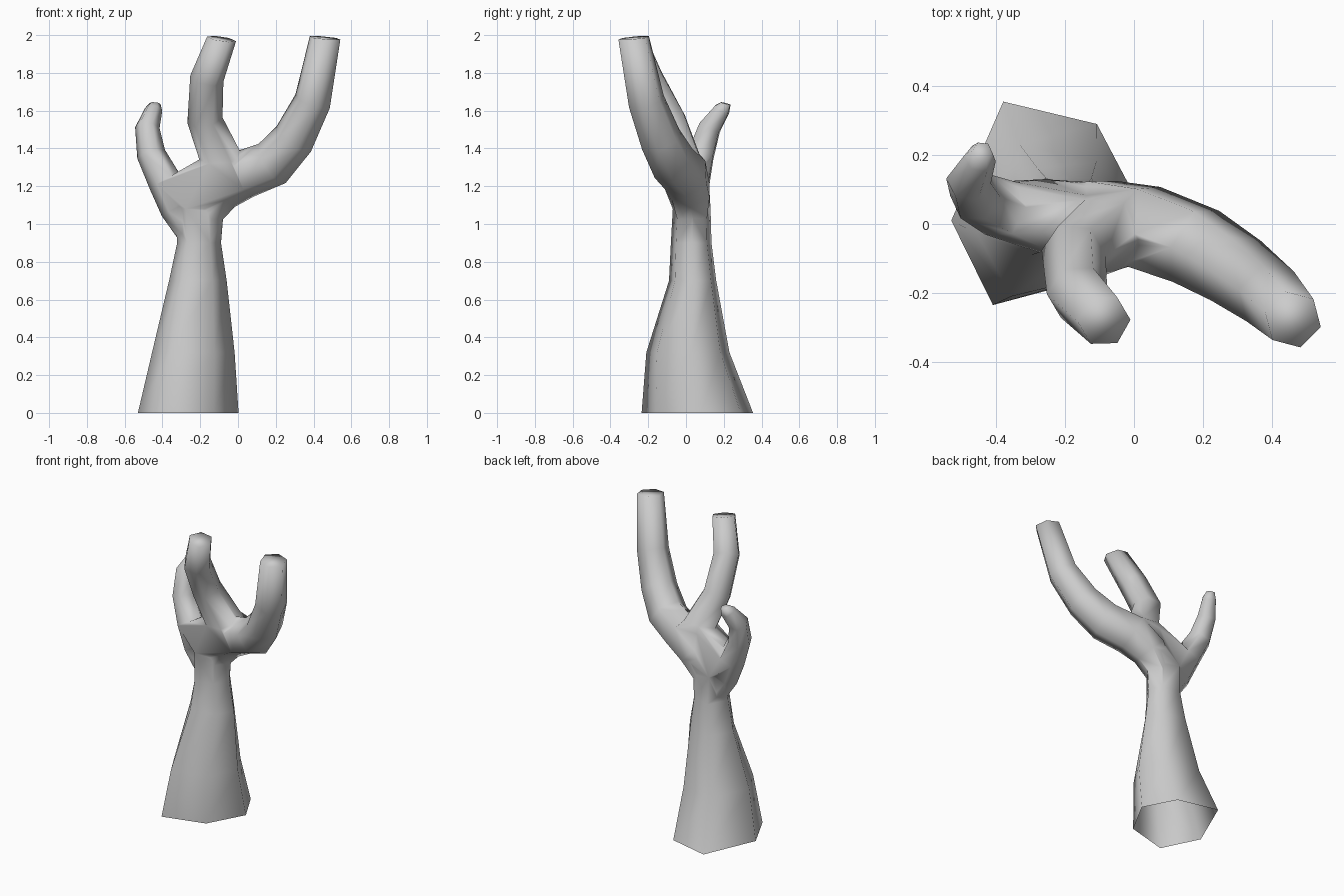
import bpy, bmesh, math
from mathutils import Vector

if "Cube" in bpy.data.objects:
    bpy.data.objects.remove(bpy.data.objects["Cube"])


def finish(bm, name):
    bmesh.ops.recalc_face_normals(bm, faces=bm.faces)
    me = bpy.data.meshes.new(name)
    bm.to_mesh(me)
    bm.free()
    ob = bpy.data.objects.new(name, me)
    bpy.context.collection.objects.link(ob)
    return ob


def loft(name, rings):
    """Skin a closed six-sided tube through a list of rings."""
    bm = bmesh.new()
    loops = [[bm.verts.new(p) for p in ring] for ring in rings]
    n = len(loops[0])
    for a, b in zip(loops, loops[1:]):
        for i in range(n):
            j = (i + 1) % n
            bm.faces.new((a[i], a[j], b[j], b[i]))
    bm.faces.new(list(reversed(loops[0])))
    bm.faces.new(loops[-1])
    return finish(bm, name)


def web(name, *rings):
    """Convex web stretched over several rings, filling a fork."""
    bm = bmesh.new()
    for ring in rings:
        for p in ring:
            bm.verts.new(p)
    out = bmesh.ops.convex_hull(bm, input=bm.verts)
    spare = {g for g in out["geom_interior"] + out["geom_unused"]
             if isinstance(g, bmesh.types.BMVert)}
    bmesh.ops.delete(bm, geom=list(spare), context='VERTS')
    return finish(bm, name)


def limb_rings(path, phase=math.pi / 6):
    """Hexagons along (x, y, z, radius) points, carried without twist."""
    pts = [Vector(p[:3]) for p in path]
    rings, last = [], len(pts) - 1
    ref = Vector((0, -1, 0))
    for i, p in enumerate(pts):
        t = Vector((0, 0, 0))
        if i > 0:
            t += (p - pts[i - 1]).normalized()
        if i < last:
            t += (pts[i + 1] - p).normalized()
        t.normalize()
        if i == last:
            t = (t + Vector((0, 0, 1.2))).normalized()
        ref = (ref - t * ref.dot(t)).normalized()
        side = t.cross(ref)
        r = path[i][3] * 1.05
        angles = [phase + k * math.pi / 3 for k in range(6)]
        rings.append([p + r * (ref * math.cos(a) + side * math.sin(a)) for a in angles])
    return rings


# Trunk: one irregular hexagon fitted to the x and y limits at each height
outline = [(0, .08), (-.11, .29), (-.38, .355), (-.53, .01), (-.41, -.235), (-.13, -.16)]
levels = [(0, -.53, .003, -.235, .355), (.32, -.455, -.018, -.21, .23),
          (.7, -.365, -.06, -.09, .16), (.9, -.322, -.09, -.08, .135),
          (1.08, -.335, -.075, -.07, .13)]
trunk_rings = [
    [Vector((x0 + (x1 - x0) * (x + .53) / .53, y0 + (y1 - y0) * (y + .235) / .59, z))
     for x, y in outline] for z, x0, x1, y0, y1 in levels]
trunk = loft("tree_trunk", trunk_rings)

# Three branches
thin = limb_rings([(-.24, .02, .92, .06), (-.325, .03, 1.08, .083), (-.385, .045, 1.22, .085),
                   (-.46, .08, 1.37, .073), (-.48, .125, 1.51, .062),
                   (-.447, .19, 1.605, .045), (-.44, .21, 1.638, .028)])
long = limb_rings([(-.2, .035, 1.02, .08), (-.1, .025, 1.17, .11), (.02, -.005, 1.26, .125),
                   (.18, -.065, 1.32, .12), (.295, -.135, 1.45, .108),
                   (.395, -.21, 1.65, .095), (.461, -.277, 1.985, .08)])
middle = limb_rings([(-.14, .03, 1.12, .09), (-.09, -.03, 1.35, .11),
                     (-.175, -.085, 1.55, .09), (-.165, -.2, 1.77, .085),
                     (-.087, -.28, 1.98, .074)])
parts = [loft("thin_branch", thin), loft("long_branch", long), loft("middle_branch", middle),
         web("left_fork", trunk_rings[-1], thin[2], middle[1]),
         web("right_fork", trunk_rings[-1], long[2], middle[1])]

# Join the branches and forks to the trunk as one skin
bpy.context.view_layer.objects.active = trunk
trunk.select_set(True)
for b in parts:
    mod = trunk.modifiers.new("join", 'BOOLEAN')
    mod.operation = 'UNION'
    mod.solver = 'EXACT'
    mod.object = b
    bpy.ops.object.modifier_apply(modifier=mod.name)
    bpy.data.objects.remove(b)

# Open underside, tidy joints
bm = bmesh.new()
bm.from_mesh(trunk.data)
bmesh.ops.remove_doubles(bm, verts=bm.verts, dist=.006)
under = [f for f in bm.faces if all(v.co.z < .001 for v in f.verts)]
bmesh.ops.delete(bm, geom=under, context='FACES')
bm.to_mesh(trunk.data)
bm.free()
bpy.ops.object.shade_smooth()
